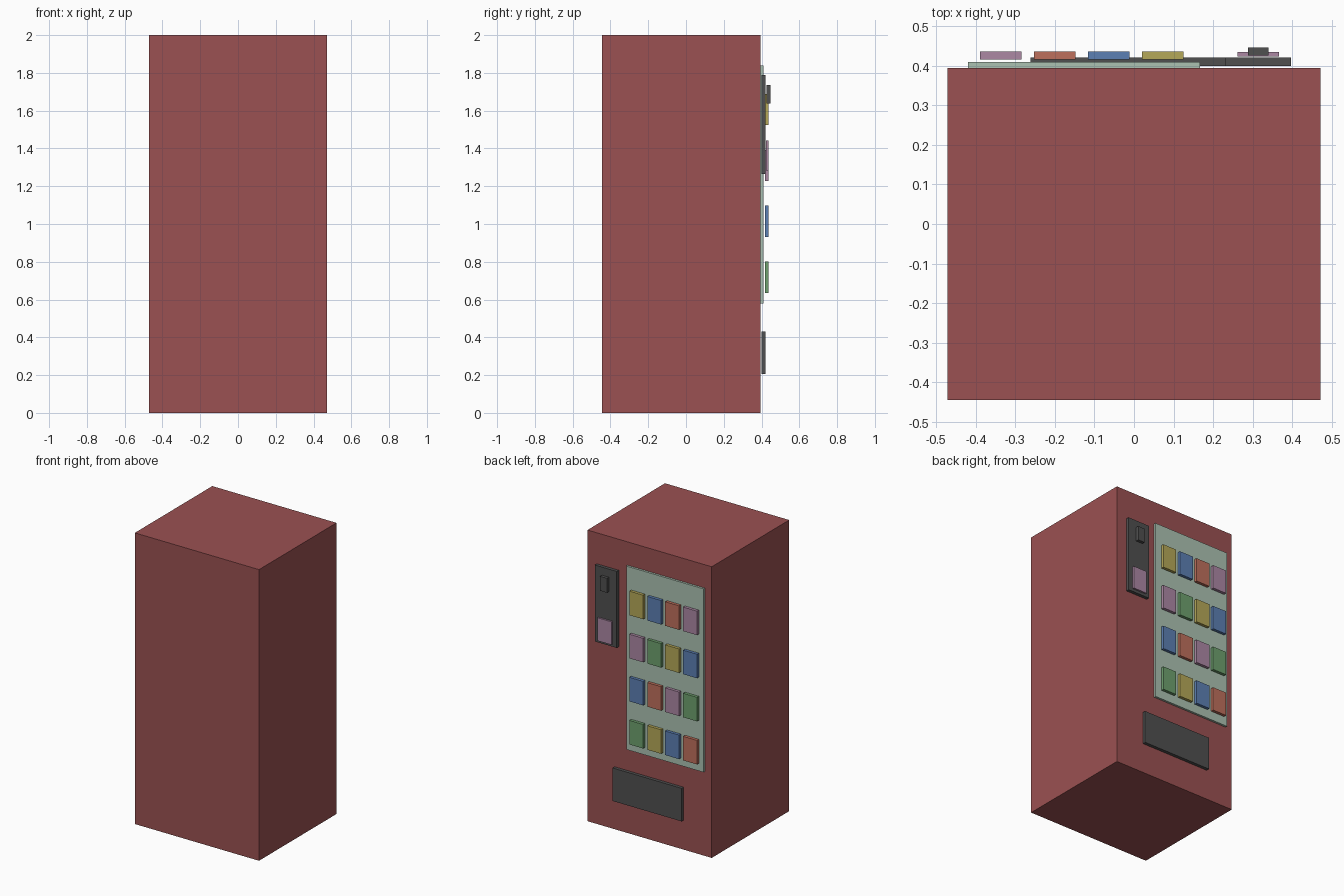
import bpy

cube = bpy.data.objects.get("Cube")
if cube:
    bpy.data.objects.remove(cube, do_unlink=True)


def material(name, rgb):
    """Flat material from 0-255 display values, converted to linear."""
    lin = [((c / 255 + 0.055) / 1.055) ** 2.4 for c in rgb]
    m = bpy.data.materials.new(name)
    m.use_nodes = True
    m.diffuse_color = (*lin, 1)
    bsdf = next(n for n in m.node_tree.nodes if n.type == "BSDF_PRINCIPLED")
    bsdf.inputs["Base Color"].default_value = (*lin, 1)
    return m


MATS = {
    "red": material("cabinet red", (155, 81, 82)),
    "glass": material("pale green glass", (172, 194, 178)),
    "dark": material("dark grey", (80, 80, 80)),
    "yellow": material("yellow", (181, 168, 88)),
    "blue": material("blue", (92, 128, 180)),
    "orange": material("orange red", (190, 112, 92)),
    "pink": material("dusty pink", (172, 136, 164)),
    "green": material("green", (110, 160, 110)),
}


def box(name, colour, x, y, z):
    """Box from (min, max) ranges on each axis."""
    bpy.ops.mesh.primitive_cube_add(size=1, location=[sum(r) / 2 for r in (x, y, z)])
    ob = bpy.context.object
    ob.name = name
    ob.scale = [r[1] - r[0] for r in (x, y, z)]
    bpy.ops.object.transform_apply(location=False, rotation=False, scale=True)
    ob.data.materials.append(MATS[colour])
    return ob


# Cabinet, with all fittings on its +y side
box("cabinet", "red", (-0.472, 0.472), (-0.446, 0.395), (0, 2))
box("display_window", "glass", (-0.42, 0.167), (0.395, 0.41), (0.58, 1.84))
box("pickup_tray", "dark", (-0.262, 0.262), (0.4, 0.422), (0.205, 0.432))

# Payment panel with coin slot and note plate
box("payment_panel", "dark", (0.231, 0.398), (0.4, 0.422), (1.265, 1.79))
box("coin_slot", "dark", (0.288, 0.34), (0.426, 0.447), (1.638, 1.737))
box("note_plate", "pink", (0.262, 0.367), (0.424, 0.436), (1.283, 1.441))

# Products: rows from the bottom, each running from +x to -x
ROWS = [
    ("green", "yellow", "blue", "orange"),
    ("blue", "orange", "pink", "green"),
    ("pink", "green", "yellow", "blue"),
    ("yellow", "blue", "orange", "pink"),
]
for r, row in enumerate(ROWS):
    for c, colour in enumerate(row):
        x = 0.02 - c * 0.1365
        z = 0.636 + r * 0.296
        box(f"product_{r + 1}_{c + 1}", colour,
            (x, x + 0.105), (0.417, 0.437), (z, z + 0.165))
